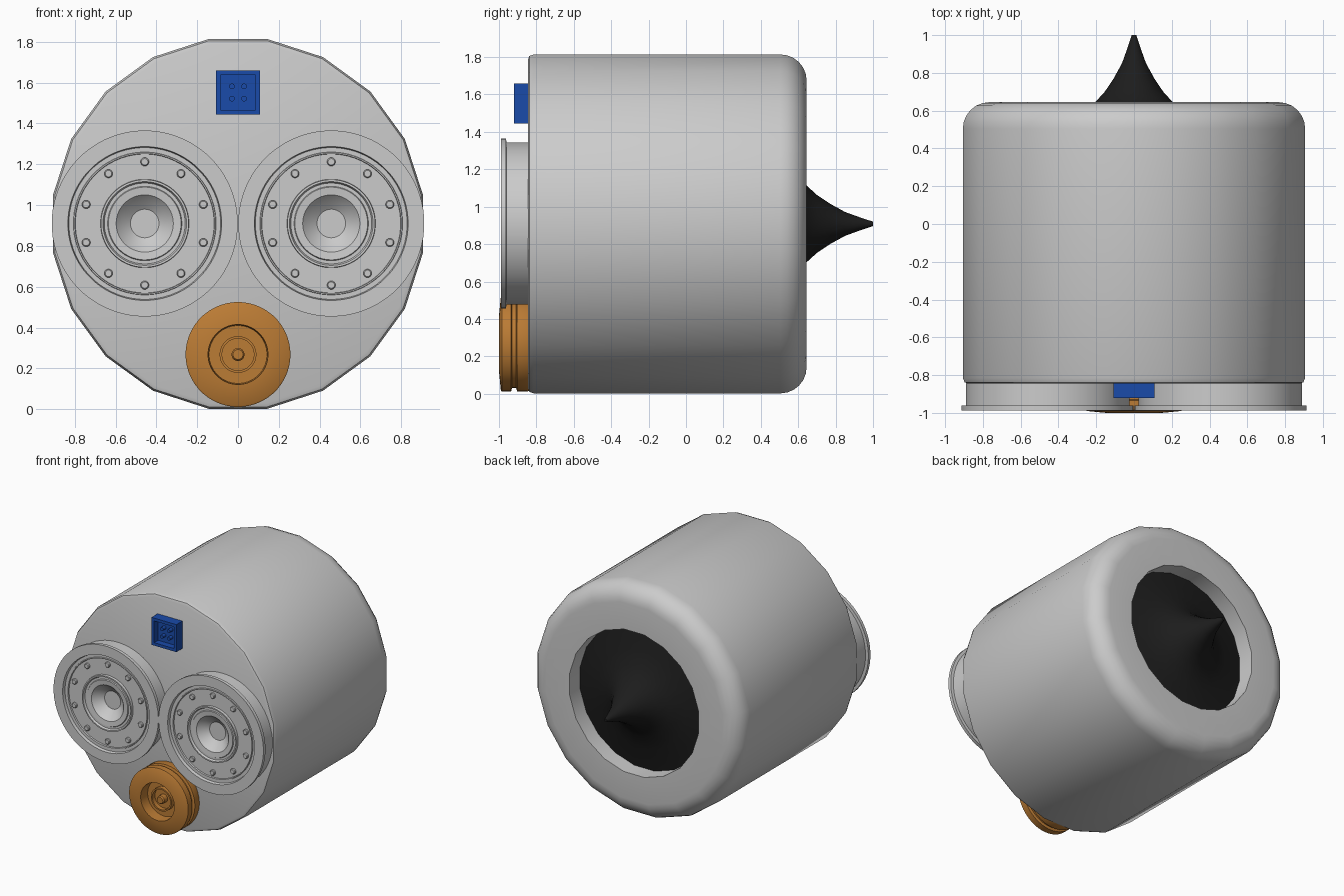
import bpy, bmesh
from math import sin, cos, pi, radians

if "Cube" in bpy.data.objects:
    bpy.data.objects.remove(bpy.data.objects["Cube"])


def material(name, rgb):
    m = bpy.data.materials.new(name)
    m.diffuse_color = (*rgb, 1)
    m.use_nodes = True
    m.node_tree.nodes["Principled BSDF"].inputs["Base Color"].default_value = m.diffuse_color
    return m


ORANGE = material("orange", (0.5, 0.2, 0.035))
BLUE = material("blue", (0.01, 0.07, 0.4))
BLACK = material("black", (0.012, 0.012, 0.012))


def finish(bm, name, mat=None):
    bmesh.ops.recalc_face_normals(bm, faces=bm.faces)
    me = bpy.data.meshes.new(name)
    bm.to_mesh(me)
    bm.free()
    ob = bpy.data.objects.new(name, me)
    bpy.context.collection.objects.link(ob)
    if mat:
        me.materials.append(mat)
    bpy.ops.object.select_all(action='DESELECT')
    ob.select_set(True)
    bpy.context.view_layer.objects.active = ob
    bpy.ops.object.shade_smooth_by_angle(angle=radians(32))
    return ob


def lathe(name, profile, x, z, n=48, mat=None):
    """Revolve (radius, y) points round a y-parallel axis; both ends are capped."""
    bm = bmesh.new()
    rings = []
    for r, y in profile:
        rings.append([bm.verts.new((x + r * cos((i + .5) * 2 * pi / n), y,
                                    z + r * sin((i + .5) * 2 * pi / n))) for i in range(n)])
    for a, b in zip(rings, rings[1:]):
        for i in range(n):
            j = (i + 1) % n
            bm.faces.new((a[i], a[j], b[j], b[i]))
    bm.faces.new(rings[0])
    bm.faces.new(rings[-1])
    return finish(bm, name, mat)


# Main drum: small front bevel, large rounded back edge, recess in the back
AX = 0.908
k = 1 / cos(pi / 20)
body = [(.878, -.845), (.897, -.838), (.906, -.815)]
body += [(.766 + .14 * cos(t * pi / 12), .505 + .14 * sin(t * pi / 12)) for t in range(7)]
body += [(.56, .645), (.56, .51)]
lathe("main_drum", [(r * k, y) for r, y in body], 0, AX, 20)

# Flared spike rising from the back recess
spike = [(.56, .515), (.38, .555), (.27, .60), (.205, .645), (.155, .70), (.108, .77),
         (.064, .85), (.035, .93), (.012, 1.0)]
lathe("back_spike", [(r * k, y) for r, y in spike], 0, AX, 20, BLACK)

# Two round couplings with bolt circles
coupling = [(.433, -.83), (.433, -.96), (.456, -.962), (.456, -.988), (.377, -.988),
            (.372, -.965), (.35, -.965), (.348, -.972), (.342, -.972), (.340, -.96),
            (.217, -.96), (.215, -.98), (.205, -.98), (.198, -.965), (.182, -.965),
            (.178, -.972), (.14, -.968), (.11, -.935), (.07, -.905)]
for side, x in (("left", -.457), ("right", .457)):
    lathe(side + "_coupling", coupling, x, .91, 64)
    for i in range(10):
        a = pi / 2 + i * pi / 5
        lathe(f"{side}_bolt_{i}", [(.021, -.95), (.021, -.972), (.016, -.977)],
              x + .302 * cos(a), .91 + .302 * sin(a), 12)

# Orange socket with grooved rim and a centre pin
socket = [(.25, -.83), (.257, -.85), (.257, -.903), (.238, -.908), (.238, -.93),
          (.257, -.935), (.257, -.985), (.25, -.99), (.147, -1.0), (.142, -.92),
          (.09, -.92), (.09, -.955), (.078, -.955), (.078, -.92)]
lathe("orange_socket", socket, 0, .268, 48, ORANGE)
lathe("socket_pin", [(.032, -.91), (.032, -.96), (.025, -.97)], 0, .268, 20, ORANGE)

# Blue square connector: box with inset recess, and four pins
bm = bmesh.new()
bmesh.ops.create_cube(bm, size=1)
for v in bm.verts:
    v.co = (v.co.x * .216, -.88 + v.co.y * .08, 1.552 + v.co.z * .216)
bm.normal_update()
front = min(bm.faces, key=lambda f: f.calc_center_median().y)
bmesh.ops.inset_region(bm, faces=[front], thickness=.032)
inner = bmesh.ops.extrude_discrete_faces(bm, faces=[front])["faces"][0]
for v in inner.verts:
    v.co.y += .05
finish(bm, "blue_connector", BLUE)
for i, (dx, dz) in enumerate([(-1, -1), (1, -1), (-1, 1), (1, 1)]):
    lathe(f"connector_pin_{i}", [(.014, -.865), (.014, -.905)],
          dx * .03, 1.552 + dz * .03, 12, BLUE)
